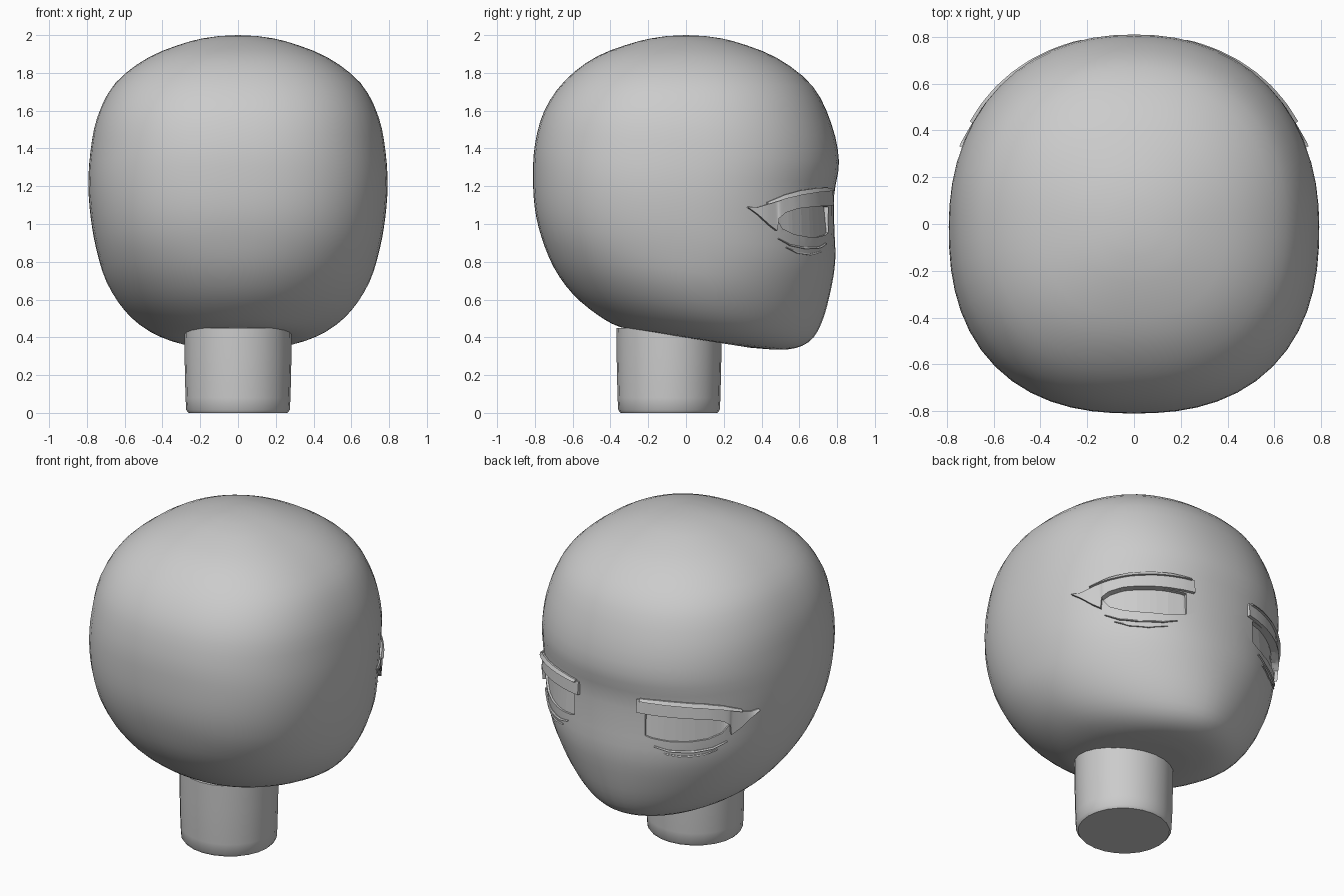
import bpy, bmesh
from math import sin, cos, pi, radians
from mathutils import Vector
from mathutils.bvhtree import BVHTree

if "Cube" in bpy.data.objects:
    bpy.data.objects.remove(bpy.data.objects["Cube"])


def loft(name, rings, start=None, end=None):
    """Closed skin through equal-sized rings, capped by poles or flat faces."""
    bm = bmesh.new()
    rows = [[bm.verts.new(p) for p in r] for r in rings]
    n = len(rows[0])
    for a, b in zip(rows, rows[1:]):
        for i in range(n):
            j = (i + 1) % n
            bm.faces.new((a[i], a[j], b[j], b[i]))
    for row, pole in ((rows[0], start), (rows[-1], end)):
        if pole:
            v = bm.verts.new(pole)
            for i in range(n):
                bm.faces.new((row[i], row[(i + 1) % n], v))
        else:
            bm.faces.new(row)
    bmesh.ops.recalc_face_normals(bm, faces=bm.faces)
    me = bpy.data.meshes.new(name)
    bm.to_mesh(me)
    bm.free()
    ob = bpy.data.objects.new(name, me)
    bpy.context.collection.objects.link(ob)
    return ob


def smooth(ob, angle=40):
    bpy.ops.object.select_all(action='DESELECT')
    bpy.context.view_layer.objects.active = ob
    ob.select_set(True)
    bpy.ops.object.shade_smooth_by_angle(angle=radians(angle))


def spline(rows, steps):
    """Catmull-Rom through rows of numbers."""
    out = []
    for k in range(len(rows) - 1):
        q = [rows[min(max(k + d, 0), len(rows) - 1)] for d in (-1, 0, 1, 2)]
        for s in range(steps):
            t = s / steps
            out.append([0.5 * (2 * b + (c - a) * t + (2 * a - 5 * b + 4 * c - d) * t * t
                               + (3 * b - a - 3 * c + d) * t ** 3) for a, b, c, d in zip(*q)])
    return out + [rows[-1]]


# Head: tilted rings (back y, back z, front y, front z, half width, front exponent)
sections = [
    (-.20, .43, .34, .345, .22, 2.0),
    (-.35, .455, .53, .335, .345, 2.0),
    (-.47, .52, .65, .375, .485, 1.85),
    (-.60, .63, .715, .47, .605, 1.85),
    (-.70, .77, .76, .62, .697, 1.95),
    (-.765, .93, .79, .80, .75, 2.1),
    (-.80, 1.08, .785, .99, .78, 2.15),
    (-.81, 1.25, .785, 1.16, .792, 2.2),
    (-.80, 1.42, .81, 1.33, .782, 2.2),
    (-.75, 1.60, .77, 1.53, .745, 2.2),
    (-.64, 1.76, .67, 1.73, .65, 2.2),
    (-.47, 1.888, .48, 1.88, .47, 2.2),
    (-.25, 1.968, .25, 1.968, .25, 2.1),
    (-.10, 1.995, .10, 1.995, .10, 2.0),
]


def head_ring(yb, zb, yf, zf, w, nf, seg=56):
    mid = (yb + yf) / 2
    pts = []
    for i in range(seg):
        a = 2 * pi * i / seg
        s, c = sin(a), cos(a)
        n = nf if c > 0 else min(2.4, nf + .3)
        # direction scaled onto a superellipse keeps the points evenly spread
        r = (abs(s) ** n + abs(c) ** n) ** (-1 / n)
        y = mid + c * r * ((yf - yb) / 2)
        pts.append((w * s * r, y, zb + (zf - zb) * (y - yb) / (yf - yb)))
    return pts


head = loft("head", [head_ring(*r) for r in spline(sections, 3)], (0, .06, .40), (0, 0, 2.0))
bvh = BVHTree.FromPolygons([v.co.copy() for v in head.data.vertices],
                           [tuple(p.vertices) for p in head.data.polygons])


def on_face(side, az, z, off):
    d = Vector((side * sin(radians(az)), cos(radians(az)), 0))
    return bvh.ray_cast(Vector((0, 0, z)), d)[0] + d * off


def strip(name, side, rows, top, bottom):
    """Band on the face: rows of (azimuth, upper z, lower z); (outer, inner) offsets."""
    pts = []
    for a, b in zip(rows, rows[1:]):
        pts += [[p + (q - p) * t / 3 for p, q in zip(a, b)] for t in range(3)]
    pts.append(rows[-1])
    return loft(name, [[on_face(side, az, hi, top[0]), on_face(side, az, lo, bottom[0]),
                        on_face(side, az, lo, bottom[1]), on_face(side, az, hi, top[1])]
                       for az, hi, lo in pts])


# Eye features (azimuth from the face centre line, upper z, lower z)
eye = [(53, 1.035, 1.025), (50, 1.06, .975), (44, 1.082, .945), (36, 1.09, .932),
       (28, 1.095, .932), (21, 1.093, .943), (18, 1.09, .955)]
lash = [(66, 1.092, 1.086), (62, 1.088, 1.05), (57, 1.107, .995), (53.5, 1.125, .965),
        (53, 1.127, 1.03), (50, 1.14, 1.06), (44, 1.16, 1.082), (36, 1.175, 1.09),
        (28, 1.185, 1.095), (20, 1.185, 1.098), (14.5, 1.18, 1.10)]
fold = [(58, 1.115, 1.105), (50, 1.155, 1.135), (42, 1.178, 1.155), (32, 1.19, 1.168),
        (24, 1.193, 1.173), (16, 1.188, 1.175)]
line_a = [(52, .925, .92), (46, .892, .884), (38, .877, .868), (28, .88, .872), (22, .9, .895)]
line_b = [(48, .878, .874), (42, .852, .844), (34, .842, .834), (26, .858, .852)]

for side, label in ((1, "right"), (-1, "left")):
    # Shallow eye socket cut into the head
    cutter = strip(label + "_eye_cutter", side, eye, (.08, -.025), (.08, -.012))
    cutter.hide_render = True
    cutter.hide_set(True)
    mod = head.modifiers.new(label + "_eye_socket", 'BOOLEAN')
    mod.operation = 'DIFFERENCE'
    mod.solver = 'EXACT'
    mod.object = cutter
    # Lashes, eyelid fold and the lines under the eye
    smooth(strip(label + "_upper_lash", side, lash, (.008, -.01), (.02, -.01)))
    smooth(strip(label + "_eyelid_fold", side, fold, (.01, -.01), (.024, -.01)))
    smooth(strip(label + "_lower_lash", side, line_a, (.004, -.01), (.01, -.01)))
    smooth(strip(label + "_under_eye_line", side, line_b, (.004, -.01), (.008, -.01)))
smooth(head)

# Neck: slightly tapered cylinder with a rounded foot
neck_profile = [(0, .262), (.015, .274), (.08, .278), (.3, .283), (.45, .284)]
smooth(loft("neck", [[(r * sin(2 * pi * i / 24), -.09 + r * .98 * cos(2 * pi * i / 24), z)
                      for i in range(24)] for z, r in neck_profile]), 50)
